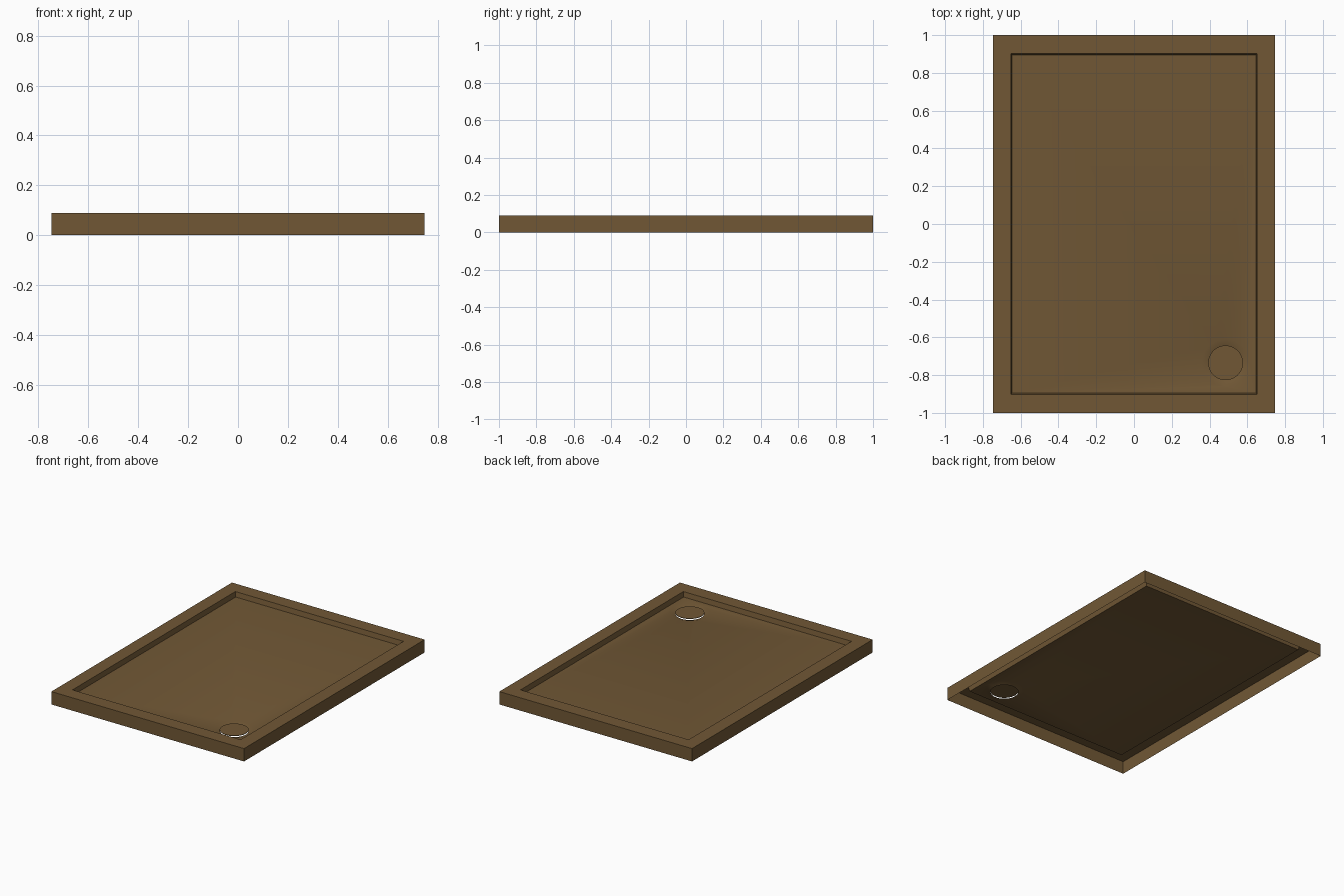
import bpy, bmesh
from math import cos, sin, tau

old = bpy.data.objects.get("Cube")
if old:
    bpy.data.objects.remove(old, do_unlink=True)

DRAIN = (0.485, -0.735)
SIDES = 48

brown = bpy.data.materials.new("brown")
brown.use_nodes = True
colour = (0.165, 0.097, 0.036, 1)
brown.diffuse_color = colour
brown.node_tree.nodes["Principled BSDF"].inputs["Base Color"].default_value = colour


def loop(bm, points):
    """Closed ring of vertices with edges."""
    verts = [bm.verts.new(p) for p in points]
    for a, b in zip(verts, verts[1:] + verts[:1]):
        bm.edges.new((a, b))
    return verts


def rect(bm, hx, hy, z):
    return loop(bm, [(-hx, -hy, z), (hx, -hy, z), (hx, hy, z), (-hx, hy, z)])


def circle(bm, r, z):
    angles = [tau * i / SIDES for i in range(SIDES)]
    return loop(bm, [(DRAIN[0] + r * cos(a), DRAIN[1] + r * sin(a), z) for a in angles])


def band(bm, outer, inner):
    """Quads between two rings, facing up or outward."""
    n = len(outer)
    for i in range(n):
        j = (i + 1) % n
        bm.faces.new((outer[i], outer[j], inner[j], inner[i]))


def finish(bm, name):
    mesh = bpy.data.meshes.new(name)
    bm.to_mesh(mesh)
    bm.free()
    mesh.materials.append(brown)
    obj = bpy.data.objects.new(name, mesh)
    bpy.context.collection.objects.link(obj)
    bpy.ops.object.select_all(action="DESELECT")
    obj.select_set(True)
    bpy.context.view_layer.objects.active = obj
    bpy.ops.object.shade_smooth_by_angle()
    return obj


# Tray shell, open underneath: skirt, flat rim and basin wall
bm = bmesh.new()
rings = [rect(bm, 0.747, 1.0, 0), rect(bm, 0.747, 1.0, 0.09),
         rect(bm, 0.652, 0.902, 0.09), rect(bm, 0.645, 0.895, 0.056)]
for outer, inner in zip(rings, rings[1:]):
    band(bm, outer, inner)

# Basin floor falling to a shallow dish around the drain hole
dish = circle(bm, 0.125, 0.052)
edge = set(rings[-1]) | set(dish)
edges = [e for e in bm.edges if set(e.verts) <= edge]
fill = bmesh.ops.triangle_fill(bm, edges=edges, use_beauty=True)
floor = [f for f in fill["geom"] if isinstance(f, bmesh.types.BMFace)]
for f in floor:
    f.normal_update()
    if f.normal.z < 0:
        f.normal_flip()
band(bm, dish, circle(bm, 0.09, 0.041))
finish(bm, "shower_tray")

# Thin drain cover floating just over the hole
bm = bmesh.new()
lower, upper = circle(bm, 0.092, 0.049), circle(bm, 0.092, 0.052)
band(bm, lower, upper)
bm.faces.new(upper)
bm.faces.new(lower[::-1])
finish(bm, "drain_cover")
